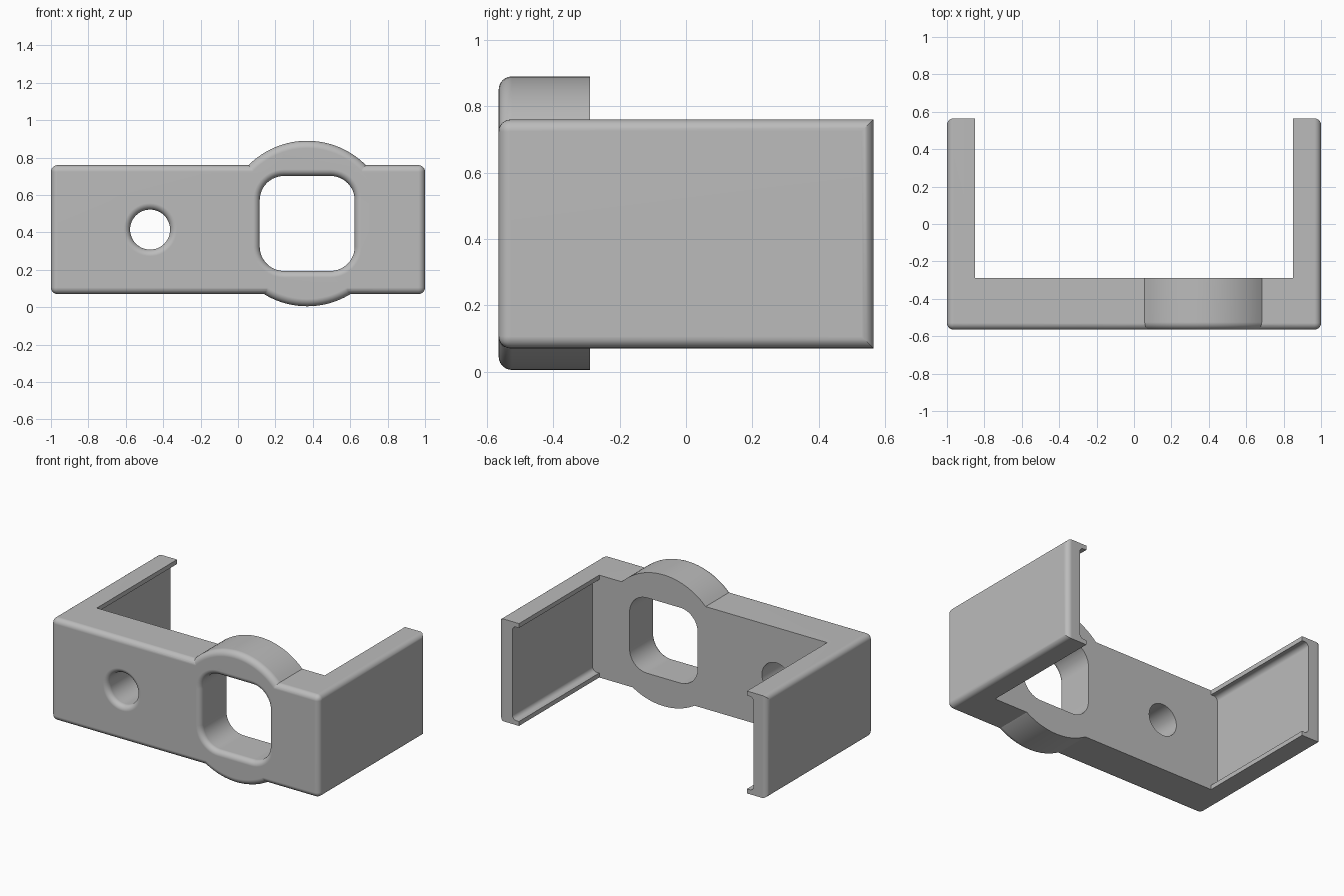
import bpy, bmesh
from math import sin, cos, pi

cube = bpy.data.objects.get("Cube")
if cube:
    bpy.data.objects.remove(cube)

FRONT, BACK, PLATE_BACK = -0.565, 0.565, -0.29
LOW, HIGH = 0.07, 0.76
FILLET = 0.04

grey = bpy.data.materials.new("light grey")
grey.use_nodes = True
grey.diffuse_color = (0.5, 0.5, 0.5, 1)
grey.node_tree.nodes["Principled BSDF"].inputs["Base Color"].default_value = (0.5, 0.5, 0.5, 1)


def to_object(name, bm):
    bmesh.ops.recalc_face_normals(bm, faces=bm.faces)
    mesh = bpy.data.meshes.new(name)
    bm.to_mesh(mesh)
    bm.free()
    mesh.materials.append(grey)
    obj = bpy.data.objects.new(name, mesh)
    bpy.context.collection.objects.link(obj)
    return obj


def rounded_ring(bm, x, z, half_x, half_z, radius, y, steps):
    """Rounded rectangle facing the front; a circle when radius equals both halves."""
    ring = []
    full_round = half_x - radius < 1e-5
    for corner, (sx, sz) in enumerate([(1, 1), (-1, 1), (-1, -1), (1, -1)]):
        for i in range(steps + (0 if full_round else 1)):
            a = (corner + i / steps) * pi / 2
            ring.append(bm.verts.new((x + sx * (half_x - radius) + radius * cos(a), y,
                                      z + sz * (half_z - radius) + radius * sin(a))))
    return ring


def loft(name, x, z, half_x, half_z, radius, stations, steps=12):
    """Skin rounded rectangles grown by an offset at each (y, offset) station."""
    bm = bmesh.new()
    rings = [rounded_ring(bm, x, z, half_x + d, half_z + d, radius + d, y, steps)
             for y, d in stations]
    for a, b in zip(rings, rings[1:]):
        for i in range(len(a)):
            j = (i + 1) % len(a)
            bm.faces.new((a[i], a[j], b[j], b[i]))
    bm.faces.new(rings[0])
    bm.faces.new(rings[-1])
    return to_object(name, bm)


def front_fillet(size, sign, segments=6):
    """Quarter-round stations running back from the front face."""
    angles = [i / segments * pi / 2 for i in range(segments + 1)]
    return [(FRONT + size * (1 - cos(a)), sign * size * (1 - sin(a))) for a in angles]


def combine(target, other, operation):
    mod = target.modifiers.new(operation.lower(), 'BOOLEAN')
    mod.operation, mod.solver, mod.object = operation, 'EXACT', other
    bpy.context.view_layer.objects.active = target
    bpy.ops.object.modifier_apply(modifier=mod.name)
    bpy.data.objects.remove(other)


# U-shaped bracket: front plate with two arms
bm = bmesh.new()
half = [(1, FRONT), (1, BACK), (0.85, BACK), (0.85, PLATE_BACK)]
outline = half + [(-x, y) for x, y in reversed(half)]
base = bm.faces.new([bm.verts.new((x, y, LOW)) for x, y in outline])
top = bmesh.ops.extrude_face_region(bm, geom=[base])
bmesh.ops.translate(bm, vec=(0, 0, HIGH - LOW),
                    verts=[v for v in top["geom"] if isinstance(v, bmesh.types.BMVert)])
bmesh.ops.recalc_face_normals(bm, faces=bm.faces)
outer = [e for e in bm.edges
         if all(v.co.y < FRONT + 0.001 for v in e.verts)
         or all(abs(v.co.x) > 0.999 for v in e.verts)]
bmesh.ops.bevel(bm, geom=outer, offset=0.036, segments=6, profile=0.5, affect='EDGES')
bracket = to_object("bracket", bm)

# Channel inside the arms, leaving thin lips along top and bottom
mid = (LOW + HIGH) / 2
channel = loft("channel_cutter", 0, mid, 0.9, 0.315, 0.03,
               [(PLATE_BACK, 0), (BACK + 0.1, 0)], steps=6)
combine(bracket, channel, 'DIFFERENCE')

# Round boss bulging above and below the plate
boss = loft("boss", 0.37, 0.4475, 0.4425, 0.4425, 0.4425,
            front_fillet(FILLET, -1) + [(PLATE_BACK, 0)], steps=24)
combine(bracket, boss, 'UNION')

# Rounded-square window and round hole, both flared at the front
for name, x, z, size, radius in [("window_cutter", 0.37, 0.448, 0.254, 0.13),
                                 ("hole_cutter", -0.47, 0.415, 0.107, 0.107)]:
    flare = front_fillet(0.035, 1)
    stations = [(FRONT - 0.1, 0.035)] + flare + [(PLATE_BACK + 0.1, 0)]
    combine(bracket, loft(name, x, z, size, size, radius, stations), 'DIFFERENCE')

# Smooth the rounded edges while flat faces stay flat
bpy.ops.object.select_all(action='DESELECT')
bracket.select_set(True)
bpy.context.view_layer.objects.active = bracket
bpy.ops.object.shade_smooth_by_angle(angle=0.5)
weighted = bracket.modifiers.new("weighted normals", 'WEIGHTED_NORMAL')
weighted.keep_sharp = True
